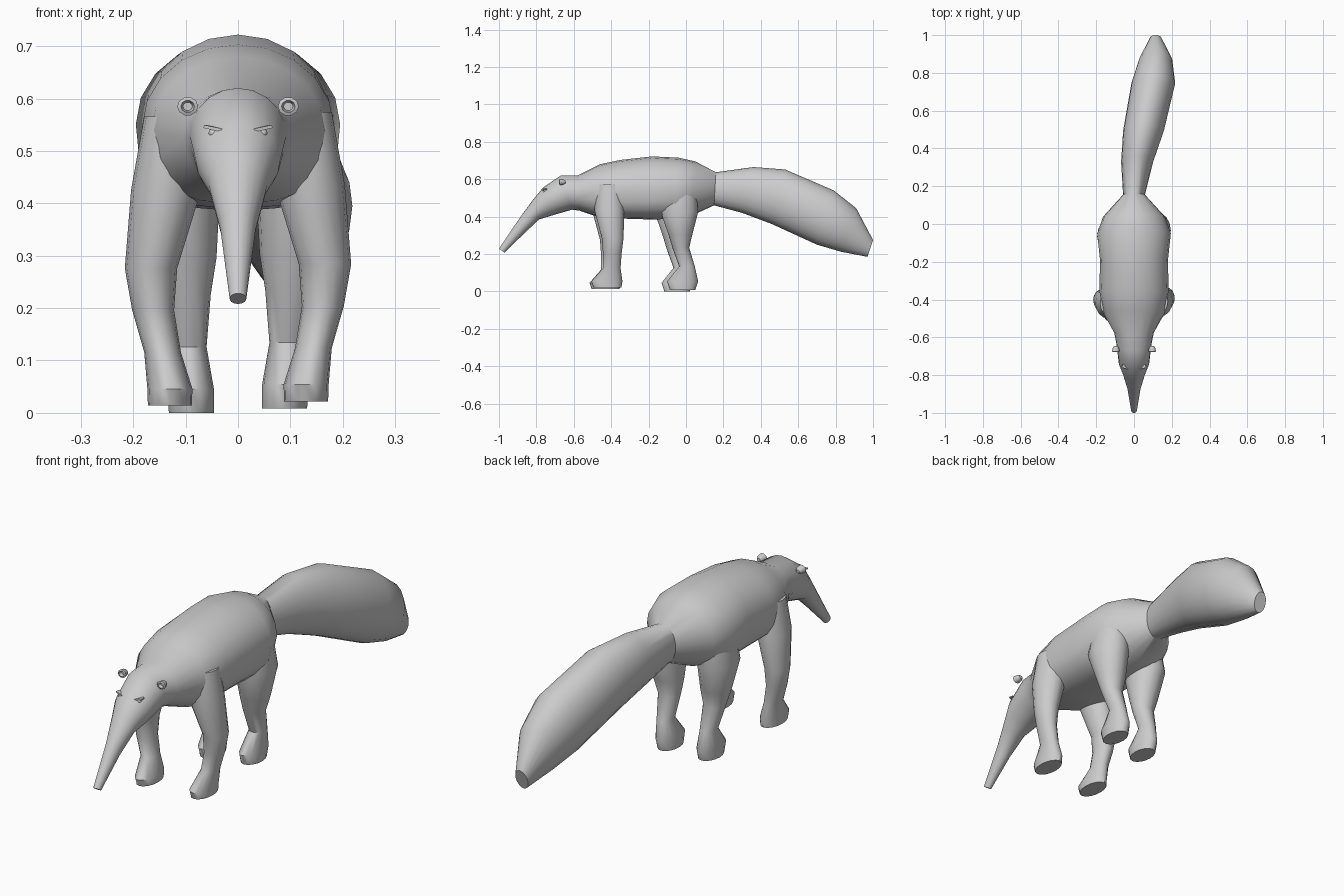
import bpy, bmesh, math
from mathutils import Vector as V

if "Cube" in bpy.data.objects:
    bpy.data.objects.remove(bpy.data.objects["Cube"])


def smooth(ob, angle=40):
    bpy.ops.object.select_all(action='DESELECT')
    ob.select_set(True)
    bpy.context.view_layer.objects.active = ob
    bpy.ops.object.shade_smooth_by_angle(angle=math.radians(angle))


def power(t, e):
    return math.copysign(abs(t) ** e, t)


def loft(name, rings, n=16):
    """Skin elliptical rings (centre, half axis u, half axis v, lower fullness)."""
    bm = bmesh.new()
    loops = []
    for c, u, v, e in rings:
        loop = []
        for i in range(n):
            a = 2 * math.pi * i / n
            cs, sn = math.cos(a), math.sin(a)
            k = e if sn < 0 else 1
            loop.append(bm.verts.new(c + u * power(cs, k) + v * power(sn, k)))
        loops.append(loop)
    for a, b in zip(loops, loops[1:]):
        for i in range(n):
            j = (i + 1) % n
            bm.faces.new((a[i], a[j], b[j], b[i]))
    bm.faces.new(loops[0])
    bm.faces.new(loops[-1])
    bmesh.ops.recalc_face_normals(bm, faces=bm.faces)
    me = bpy.data.meshes.new(name)
    bm.to_mesh(me)
    bm.free()
    ob = bpy.data.objects.new(name, me)
    bpy.context.collection.objects.link(ob)
    smooth(ob)
    return ob


def spine_ring(ty, tz, by, bz, w):
    """Ring through a top and a bottom point; the tail drifts to +x."""
    y = (ty + by) / 2
    t = min(max((y - .15) / .75, 0), 1)
    x = .115 * t * t * (3 - 2 * t)
    e = .72 if -.5 < y < 0 else 1
    top, bot = V((x, ty, tz)), V((x, by, bz))
    return (top + bot) / 2, V((w, 0, 0)), (top - bot) / 2, e


# Snout and head: top y,z, bottom y,z, half width
head = [
    (-1, .228, -.97, .208, .016), (-.89, .392, -.86, .315, .034),
    (-.82, .487, -.785, .385, .056), (-.765, .555, -.72, .405, .08),
    (-.67, .62, -.61, .437, .092), (-.58, .62, -.57, .432, .105),
]
# Trunk
trunk = [
    (-.46, .68, -.475, .4, .165), (-.35, .703, -.36, .39, .183),
    (-.18, .722, -.2, .385, .18), (-.04, .715, -.06, .387, .195),
    (.05, .695, .03, .405, .163), (.16, .637, .15, .46, .058),
]
# Bushy tail
tail = [
    (.36, .665, .30, .42, .085), (.53, .652, .46, .36, .108),
    (.79, .54, .70, .25, .116), (.91, .445, .83, .212, .088),
    (1, .275, .97, .185, .03),
]
loft("body_head_and_tail", [spine_ring(*r) for r in head + trunk + tail], 20)

# Legs: x, y, z, half width, half depth
front = [
    (.137, -.42, .43, .067, .08), (.166, -.402, .28, .05, .058),
    (.162, -.404, .2, .04, .05), (.144, -.407, .12, .035, .047),
    (.13, -.433, .05, .043, .083), (.13, -.43, .018, .042, .075),
]
back = [
    (.115, -.065, .42, .08, .1), (.105, -.06, .3, .064, .064),
    (.1, -.058, .23, .048, .045), (.095, -.025, .13, .035, .042),
    (.09, -.048, .05, .044, .083), (.089, -.048, .004, .043, .068),
]
for side, s in (("left", -1), ("right", 1)):
    for kind, leg, shift in (("front", front, .01), ("back", back, .03)):
        dy = shift if s > 0 else 0
        lift = s * .004
        # the upper end is carried on into the trunk
        x, y, z, rx, ry = leg[0]
        hip = (x - .015, y, z + .14, rx - .01, ry - .01)
        loft(f"{kind}_leg_{side}", [
            (V((s * x, y + dy, z + lift)), V((rx, 0, 0)), V((0, ry, 0)), 1)
            for x, y, z, rx, ry in [hip] + leg])

    # Cupped ear: outer shell, rim, then hollow
    cup = [(-.645, .008), (-.655, .016), (-.675, .02),
           (-.678, .013), (-.664, .009)]
    loft(f"ear_{side}", [
        (V((s * .096, y, .585)), V((r, 0, 0)), V((0, 0, r * .9)), 1)
        for y, r in cup], 10)

    # Eye and brow
    bpy.ops.mesh.primitive_uv_sphere_add(
        segments=12, ring_count=8, radius=.009, location=(s * .047, -.757, .534))
    eye = bpy.context.object
    eye.name = f"eye_{side}"
    smooth(eye)
    bpy.ops.mesh.primitive_cube_add(
        size=1, location=(s * .046, -.756, .543), rotation=(0, -s * .2, s * .25))
    brow = bpy.context.object
    brow.name = f"brow_{side}"
    brow.scale = (.036, .018, .006)
